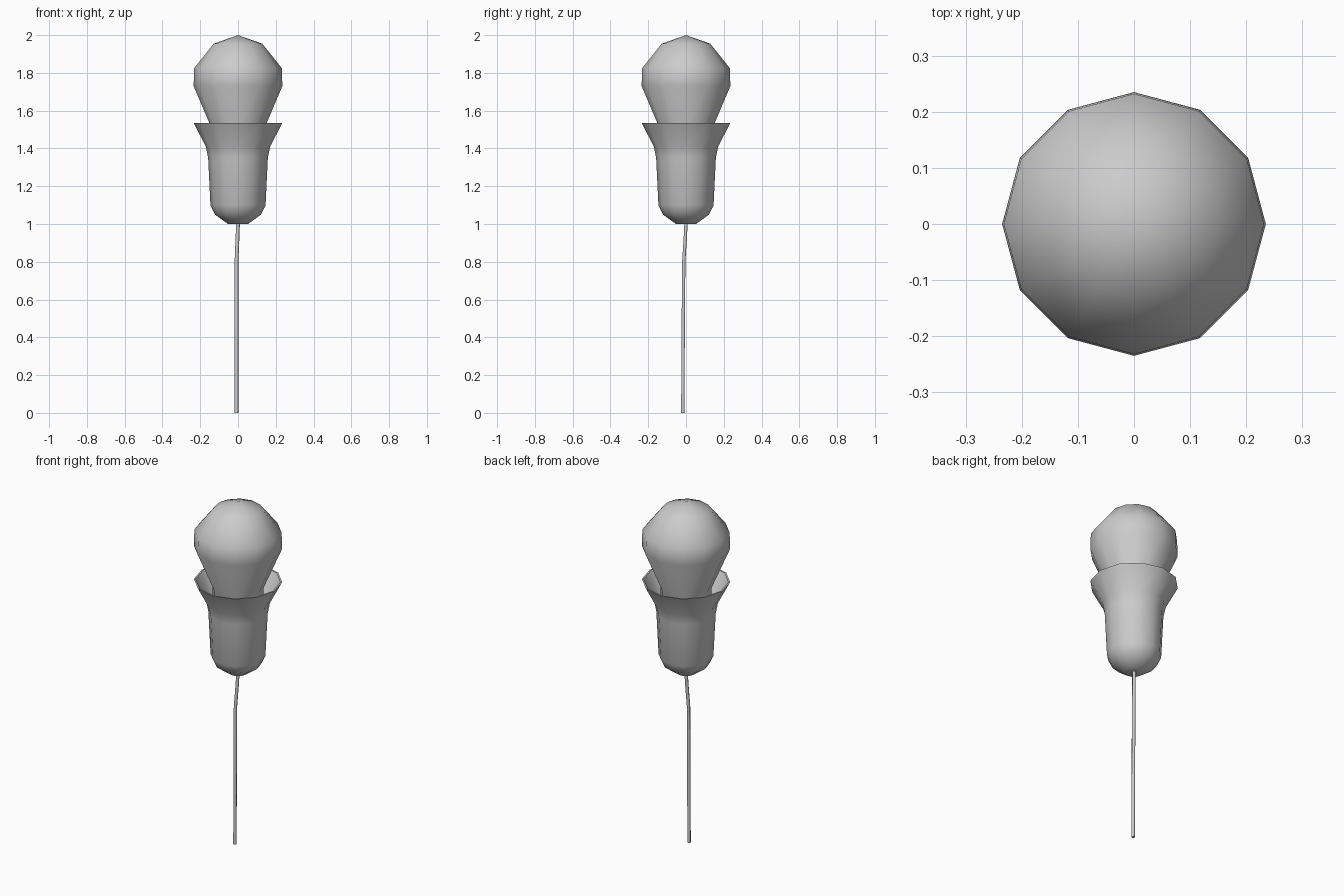
import bpy, bmesh, math
from mathutils import Vector

if "Cube" in bpy.data.objects:
    bpy.data.objects.remove(bpy.data.objects["Cube"])


def finish(bm, name, angle):
    bmesh.ops.recalc_face_normals(bm, faces=bm.faces)
    me = bpy.data.meshes.new(name)
    bm.to_mesh(me)
    bm.free()
    ob = bpy.data.objects.new(name, me)
    bpy.context.collection.objects.link(ob)
    bpy.ops.object.select_all(action='DESELECT')
    ob.select_set(True)
    bpy.context.view_layer.objects.active = ob
    bpy.ops.object.shade_smooth_by_angle(angle=math.radians(angle))
    return ob


def skin(rings, name, angle):
    # bridge successive rings of points and cap both ends
    bm = bmesh.new()
    vs = [[bm.verts.new(p) for p in r] for r in rings]
    for a, b in zip(vs, vs[1:]):
        n = max(len(a), len(b))
        for i in range(n):
            j = (i + 1) % n
            if len(b) == 1:
                bm.faces.new((a[i], a[j], b[0]))
            else:
                bm.faces.new((a[i], a[j], b[j], b[i]))
    for r in (vs[0], vs[-1]):
        if len(r) > 2:
            bm.faces.new(r)
    return finish(bm, name, angle)


def ring(r, center, sides):
    if r == 0:
        return [Vector(center)]
    return [Vector(center) + Vector((r * math.cos(2 * math.pi * i / sides),
                                     r * math.sin(2 * math.pi * i / sides), 0))
            for i in range(sides)]


def lathe(profile, name, sides=12, angle=60):
    return skin([ring(r, (0, 0, z), sides) for r, z in profile], name, angle)


# Glass bulb, neck running down into the socket
lathe([(0.135, 1.38), (0.137, 1.50), (0.235, 1.73), (0.232, 1.825),
       (0.128, 1.955), (0, 2.0)], "bulb")

# Flared socket: outer wall, thin rim, inner wall
lathe([(0.053, 1.0), (0.122, 1.05), (0.146, 1.1), (0.158, 1.35), (0.17, 1.41),
       (0.235, 1.535), (0.226, 1.535), (0.158, 1.41), (0.137, 1.38)], "socket")

# Hanging cord with a slight bend below the socket
path = [(-0.008, -0.017, 0.0), (-0.008, -0.015, 0.4), (-0.008, -0.012, 0.8),
        (-0.003, -0.004, 0.92), (0.0, 0.0, 1.005)]
skin([ring(0.01, p, 6) for p in path], "cord", 65)
